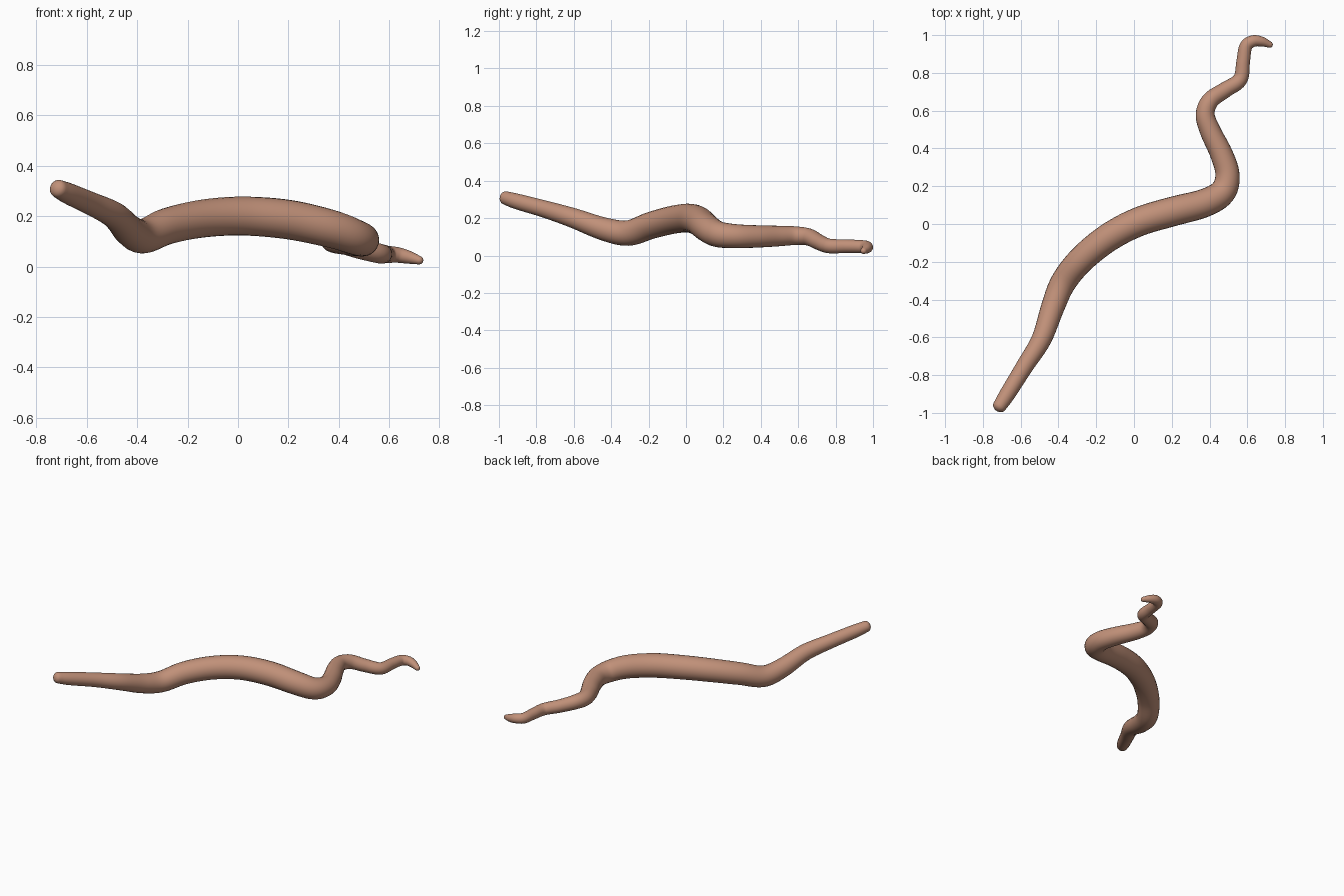
import bpy, bmesh, math
from mathutils import Vector

if "Cube" in bpy.data.objects:
    bpy.data.objects.remove(bpy.data.objects["Cube"])

# Worm centreline: x, y, z, radius
PATH = [
    (-0.712, -0.965, 0.308, 0.036), (-0.67, -0.90, 0.288, 0.042),
    (-0.58, -0.755, 0.248, 0.046), (-0.49, -0.61, 0.203, 0.053),
    (-0.43, -0.44, 0.142, 0.062), (-0.375, -0.31, 0.120, 0.068),
    (-0.28, -0.19, 0.160, 0.072), (-0.14, -0.075, 0.190, 0.075),
    (0.02, 0.01, 0.200, 0.077), (0.20, 0.065, 0.186, 0.078),
    (0.37, 0.11, 0.149, 0.075), (0.468, 0.168, 0.115, 0.070),
    (0.495, 0.26, 0.104, 0.064), (0.463, 0.37, 0.102, 0.060),
    (0.405, 0.49, 0.104, 0.055), (0.377, 0.58, 0.106, 0.050),
    (0.405, 0.655, 0.099, 0.046), (0.483, 0.71, 0.072, 0.042),
    (0.562, 0.765, 0.051, 0.039), (0.578, 0.86, 0.050, 0.036),
    (0.592, 0.94, 0.048, 0.034), (0.63, 0.968, 0.046, 0.031),
    (0.675, 0.966, 0.037, 0.026), (0.718, 0.950, 0.025, 0.017),
]
SIDES, STEPS = 24, 6


def spline(pts):
    """Smooth centreline through the points, radius as 4th component."""
    p = [Vector(q) for q in pts]
    p = [2 * p[0] - p[1]] + p + [2 * p[-1] - p[-2]]
    out = []
    for i in range(1, len(p) - 2):
        a, b, c, d = p[i - 1:i + 3]
        for s in range(STEPS):
            t = s / STEPS
            out.append(0.5 * (2 * b + (c - a) * t + (2 * a - 5 * b + 4 * c - d) * t * t
                              + (3 * b - a - 3 * c + d) * t ** 3))
    return out + [p[-2]]


line = spline(PATH)
pos = [q.to_3d() for q in line]
rad = [q[3] for q in line]
tan = [(pos[min(i + 1, len(pos) - 1)] - pos[max(i - 1, 0)]).normalized()
       for i in range(len(pos))]

# Rounded ends: extra rings shrinking along a quarter circle
angles = [math.radians(a) for a in (20, 40, 60, 80)]
rings = [(pos[0] - tan[0] * rad[0] * 0.8 * math.sin(a), tan[0], rad[0] * math.cos(a))
         for a in reversed(angles)]
rings += list(zip(pos, tan, rad))
rings += [(pos[-1] + tan[-1] * rad[-1] * math.sin(a), tan[-1], rad[-1] * math.cos(a))
          for a in angles]

# Worm body skin
bm = bmesh.new()
loops = []
for c, t, r in rings:
    u = t.cross(Vector((0, 0, 1))).normalized()
    v = u.cross(t)
    loops.append([bm.verts.new(c + r * (u * math.cos(k * math.tau / SIDES)
                                        + v * math.sin(k * math.tau / SIDES)))
                  for k in range(SIDES)])
for a, b in zip(loops, loops[1:]):
    for k in range(SIDES):
        n = (k + 1) % SIDES
        bm.faces.new((a[k], a[n], b[n], b[k]))
bm.faces.new(loops[0])
bm.faces.new(loops[-1])
bmesh.ops.recalc_face_normals(bm, faces=bm.faces)
for f in bm.faces:
    f.smooth = True

mesh = bpy.data.meshes.new("worm_body")
bm.to_mesh(mesh)
bm.free()
worm = bpy.data.objects.new("worm_body", mesh)
bpy.context.collection.objects.link(worm)

skin = bpy.data.materials.new("pinkish brown skin")
skin.diffuse_color = (0.53, 0.28, 0.19, 1)
skin.use_nodes = True
skin.node_tree.nodes["Principled BSDF"].inputs["Base Color"].default_value = skin.diffuse_color
mesh.materials.append(skin)
